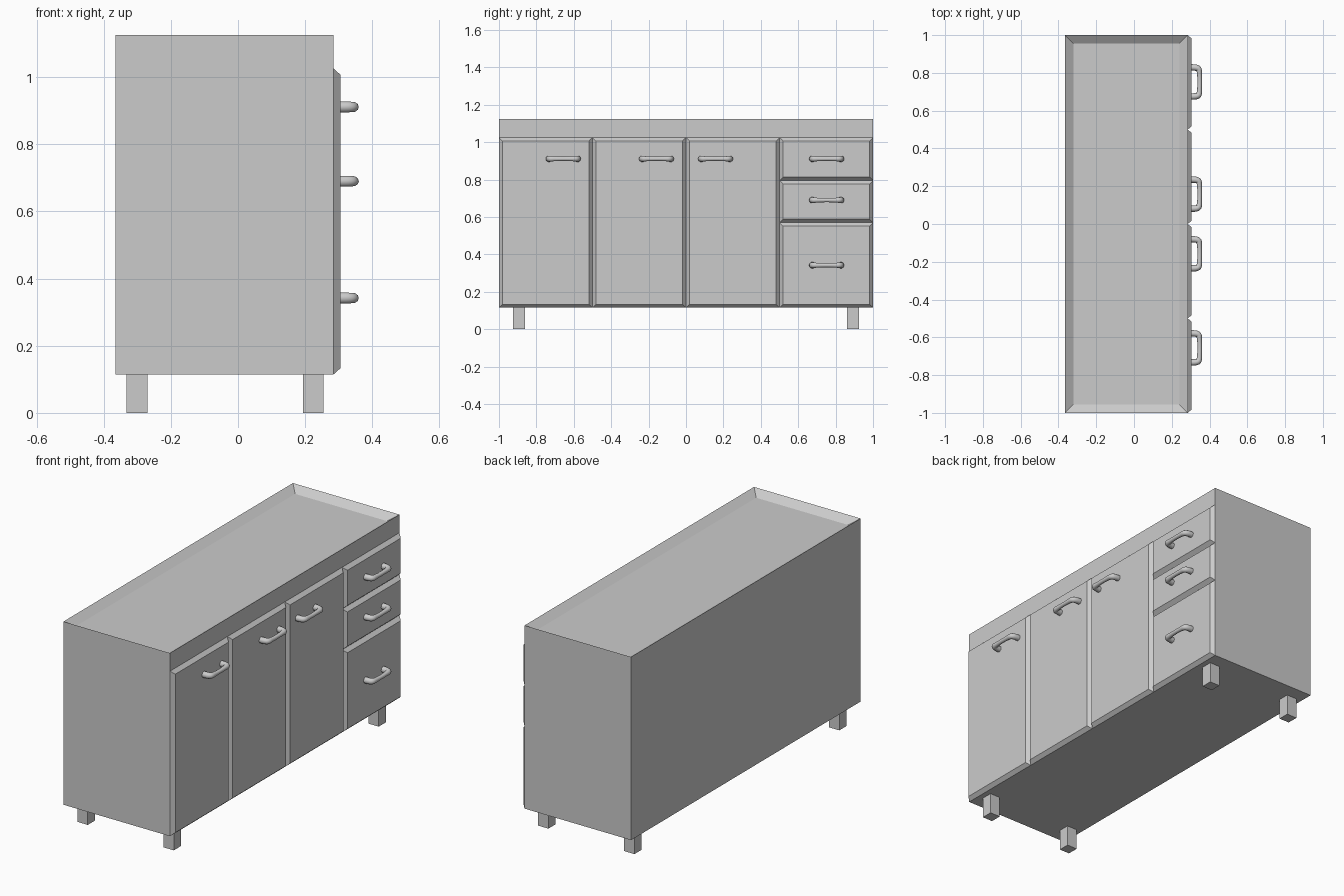
import bpy, bmesh, math

if "Cube" in bpy.data.objects:
    bpy.data.objects.remove(bpy.data.objects["Cube"])

def add_bmesh(name, bm):
    me = bpy.data.meshes.new(name)
    bm.to_mesh(me)
    bm.free()
    ob = bpy.data.objects.new(name, me)
    bpy.context.collection.objects.link(ob)
    return ob

def box_bm(x0, x1, y0, y1, z0, z1):
    bm = bmesh.new()
    bmesh.ops.create_cube(bm, size=1)
    for v in bm.verts:
        v.co = ((x0 + x1) / 2 + v.co.x * (x1 - x0),
                (y0 + y1) / 2 + v.co.y * (y1 - y0),
                (z0 + z1) / 2 + v.co.z * (z1 - z0))
    bm.normal_update()
    return bm

X_BACK, X_FACE, X_DOOR = -0.365, 0.285, 0.305
Z_BOTTOM, Z_TOP, Z_DOOR = 0.115, 1.125, 1.025

# Cabinet body with a shallow, sloped-edge recess in the top
bm = box_bm(X_BACK, X_FACE, -1, 1, Z_BOTTOM, Z_TOP)
top = [f for f in bm.faces if f.normal.z > 0.9]
slopes = bmesh.ops.inset_region(bm, faces=top, thickness=0.063, depth=0)["faces"]
for v in top[0].verts:
    v.co.z = Z_TOP - 0.031
bm.normal_update()
for f in top + slopes:
    f.smooth = True
for e in bm.edges:
    e.smooth = e.calc_face_angle() < math.radians(30)
near_slope = min(slopes, key=lambda f: f.calc_center_median().y)
for e in near_slope.edges:
    e.smooth = False
body = add_bmesh("cabinet_body", bm)
wn = body.modifiers.new("weighted_normals", 'WEIGHTED_NORMAL')
wn.keep_sharp = True

# Chamfered door and drawer fronts
def panel(name, y0, y1, z0, z1):
    c = 0.018
    bm = box_bm(X_FACE, X_DOOR, y0, y1, z0, z1)
    for v in bm.verts:
        if v.co.x > (X_FACE + X_DOOR) / 2:
            v.co.y += c if v.co.y < (y0 + y1) / 2 else -c
            v.co.z += c if v.co.z < (z0 + z1) / 2 else -c
    return add_bmesh(name, bm)

# Bow handle: tapered tube along a bent path, thinner in the middle
def handle(name, y, z):
    cu = bpy.data.curves.new(name, 'CURVE')
    cu.dimensions = '3D'
    cu.bevel_depth = 1
    cu.bevel_resolution = 3
    cu.use_fill_caps = True
    half = [(0.300, 0.077, 0.017), (0.318, 0.077, 0.017),
            (0.345, 0.076, 0.0165), (0.346, 0.052, 0.013)]
    pts = [(x, -d, r) for x, d, r in half] + [(0.349, 0, 0.011)] + half[::-1]
    sp = cu.splines.new('NURBS')
    sp.points.add(len(pts) - 1)
    for p, (x, d, r) in zip(sp.points, pts):
        p.co = (x, y + d, z, 1)
        p.radius = r
    sp.order_u = 4
    sp.use_endpoint_u = True
    sp.resolution_u = 4
    ob = bpy.data.objects.new(name, cu)
    bpy.context.collection.objects.link(ob)

# Three doors
for i, hy in enumerate((-0.656, -0.158, 0.158)):
    panel(f"door_{i + 1}", -1 + i * 0.5, -0.5 + i * 0.5, Z_BOTTOM, Z_DOOR)
    handle(f"door_handle_{i + 1}", hy, 0.911)

# Three drawers
drawers = [(0.795, Z_DOOR, 0.911), (0.57, 0.795, 0.69), (Z_BOTTOM, 0.57, 0.342)]
for i, (z0, z1, hz) in enumerate(drawers):
    panel(f"drawer_{i + 1}", 0.5, 1, z0, z1)
    handle(f"drawer_handle_{i + 1}", 0.752, hz)

# Square legs
for xn, x in (("back", -0.301), ("front", 0.224)):
    for yn, y in (("left", -0.893), ("right", 0.893)):
        add_bmesh(f"{xn}_{yn}_leg",
                  box_bm(x - 0.031, x + 0.031, y - 0.031, y + 0.031, 0, Z_BOTTOM))
